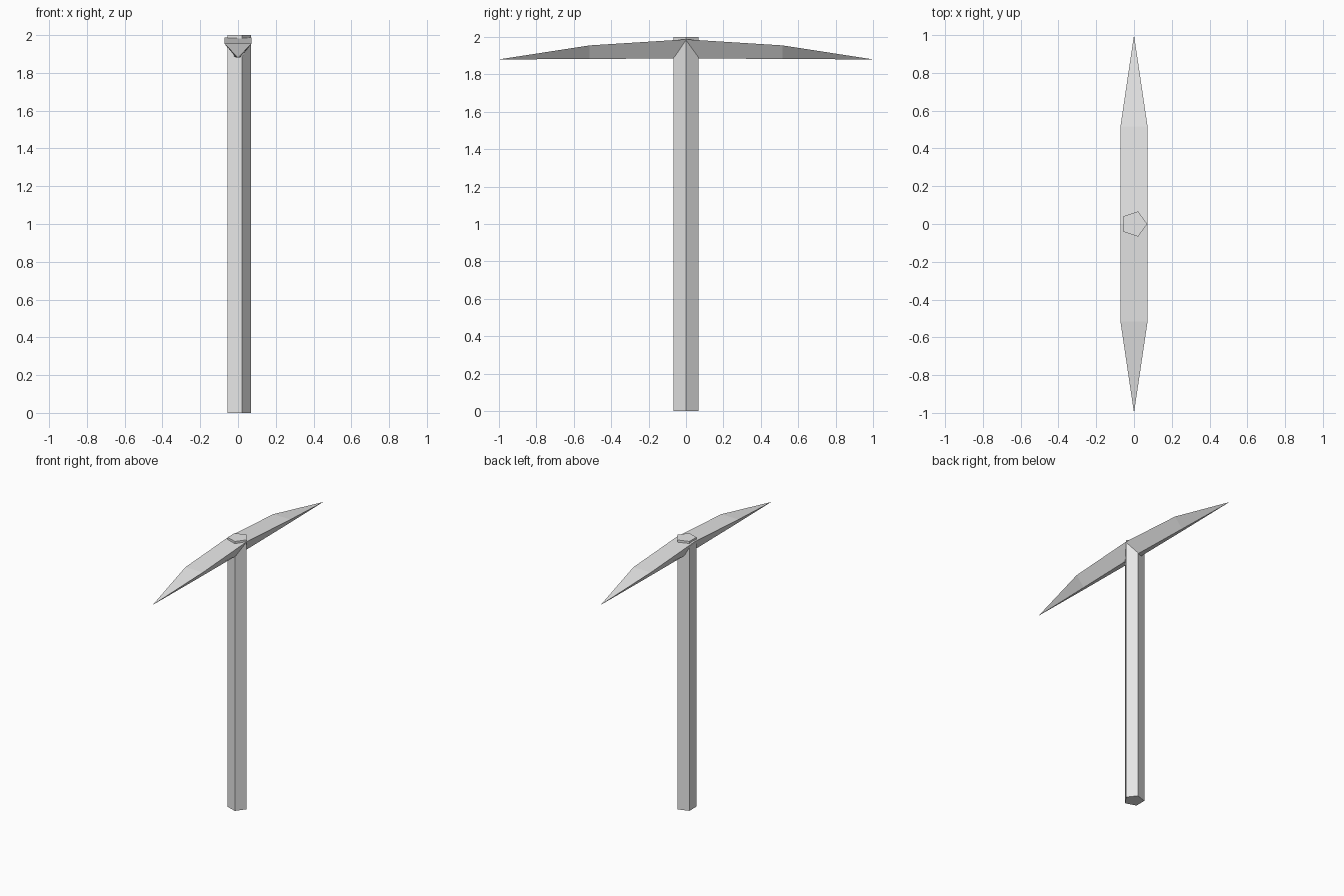
import bpy
import bmesh

old = bpy.data.objects.get("Cube")
if old:
    bpy.data.objects.remove(old, do_unlink=True)

# Single flat colour
grey = bpy.data.materials.new("light grey")
grey.use_nodes = True
colour = (0.8, 0.8, 0.8, 1)
grey.diffuse_color = colour
grey.node_tree.nodes["Principled BSDF"].inputs["Base Color"].default_value = colour

# Handle: five-sided shaft with one corner pointing to the left
bpy.ops.mesh.primitive_cylinder_add(vertices=5, radius=0.07, depth=2, location=(0, 0, 1))
handle = bpy.context.object
handle.name = "handle"
handle.rotation_euler.z = -1.5708
handle.data.materials.append(grey)

# Head: tapered sections lofted from tip to tip
# (y, half width on top, top height, half width below, bottom height)
half = [(0, 0.072, 1.987, 0.02, 1.886), (0.515, 0.072, 1.955, 0.01, 1.882)]
sections = [(-y, *rest) for y, *rest in reversed(half[1:])] + half

bm = bmesh.new()
rings = []
for y, top_w, top_z, low_w, low_z in sections:
    corners = [(-top_w, top_z), (top_w, top_z), (low_w, low_z), (-low_w, low_z)]
    rings.append([bm.verts.new((x, y, z)) for x, z in corners])
for a, b in zip(rings, rings[1:]):
    for i in range(4):
        j = (i + 1) % 4
        bm.faces.new((a[i], a[j], b[j], b[i]))

# Pointed ends
for ring, y in ((rings[0], -1), (rings[-1], 1)):
    tip = bm.verts.new((0, y, 1.88))
    for i in range(4):
        bm.faces.new((ring[i], ring[(i + 1) % 4], tip))
bmesh.ops.recalc_face_normals(bm, faces=bm.faces)

mesh = bpy.data.meshes.new("pick_head")
bm.to_mesh(mesh)
bm.free()
mesh.materials.append(grey)
head = bpy.data.objects.new("pick_head", mesh)
bpy.context.collection.objects.link(head)
